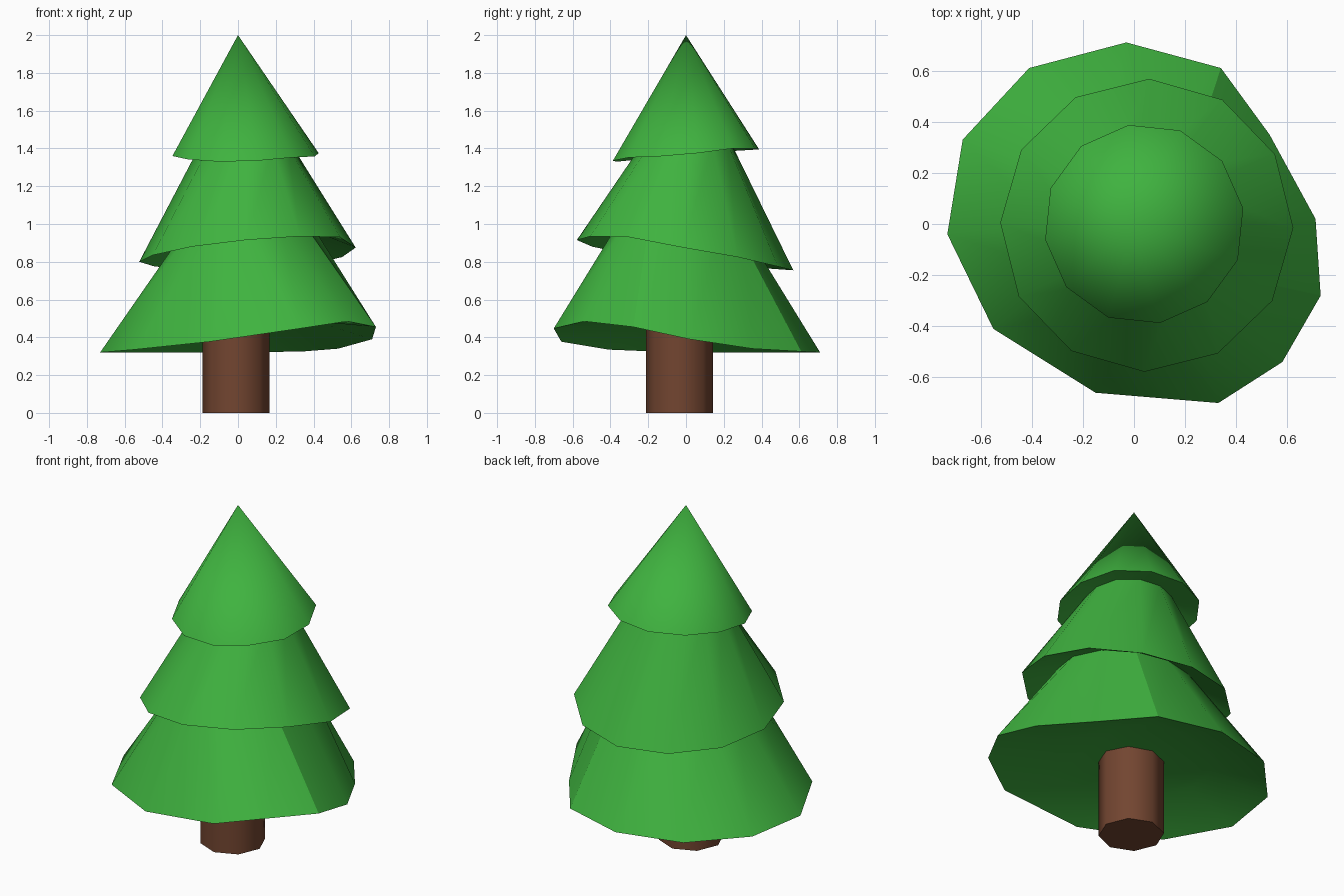
import bpy, bmesh
from math import sin, cos, radians

if "Cube" in bpy.data.objects:
    bpy.data.objects.remove(bpy.data.objects["Cube"])

SIDES = 12


def material(name, colour):
    mat = bpy.data.materials.new(name)
    mat.diffuse_color = (*colour, 1)
    mat.use_nodes = True
    mat.node_tree.nodes["Principled BSDF"].inputs["Base Color"].default_value = mat.diffuse_color
    return mat


def finish(bm, name, mat, angle):
    bmesh.ops.recalc_face_normals(bm, faces=bm.faces)
    mesh = bpy.data.meshes.new(name)
    bm.to_mesh(mesh)
    bm.free()
    obj = bpy.data.objects.new(name, mesh)
    bpy.context.collection.objects.link(obj)
    mesh.materials.append(mat)
    bpy.context.view_layer.objects.active = obj
    obj.select_set(True)
    bpy.ops.object.shade_smooth_by_angle(angle=radians(angle))
    obj.select_set(False)
    return obj


def ring(centre, radius, phase, heights):
    step = 360 / SIDES
    return [(centre[0] + radius * cos(radians(phase + i * step)),
             centre[1] + radius * sin(radians(phase + i * step)), z)
            for i, z in enumerate(heights)]


def soften(heights, middle, amount):
    # Ring heights that follow a tilted rim, but less strongly
    mean = sum(heights) / len(heights)
    return [middle + amount * (z - mean) for z in heights]


green = material("needles", (0.05, 0.45, 0.05))
brown = material("bark", (0.17, 0.06, 0.03))

# Uneven rim of the lowest tier
low_rim = [(.71, .02, .39), (.53, .35, .34), (.34, .61, .325), (-.03, .71, .32),
           (-.41, .61, .32), (-.67, .33, .32), (-.73, -.04, .32), (-.55, -.41, .335),
           (-.15, -.66, .377), (.33, -.70, .447), (.58, -.54, .485), (.73, -.28, .455)]
low_z = [p[2] for p in low_rim]

# Wavy rim heights of the two upper tiers
mid_z = [.875, .825, .775, .755, .76, .775, .80, .835, .88, .915, .935, .93]
top_z = [1.375, 1.40, 1.40, 1.395, 1.39, 1.38, 1.36, 1.342, 1.33, 1.335, 1.352, 1.358]

# Foliage: one zigzag skin from the recessed ceiling to the tip
ceiling = [(x * .58, y * .58, z)
           for (x, y, _), z in zip(low_rim, soften(low_z, .455, .3))]
rings = [
    ceiling,
    low_rim,
    ring((.05, -.01), .37, -1, soften(mid_z, .93, .5)),
    ring((.05, -.005), .573, -1, mid_z),
    ring((.04, -.005), .245, 6, soften(top_z, 1.415, .5)),
    ring((.04, 0), .392, 9, top_z),
]
bm = bmesh.new()
loops = [[bm.verts.new(p) for p in r] for r in rings]
bm.faces.new(loops[0])
for a, b in zip(loops, loops[1:]):
    for i in range(SIDES):
        j = (i + 1) % SIDES
        bm.faces.new((a[i], a[j], b[j], b[i]))
tip = bm.verts.new((0, 0, 2))
for i in range(SIDES):
    bm.faces.new((loops[-1][i], loops[-1][(i + 1) % SIDES], tip))
finish(bm, "foliage", green, 30)

# Trunk: eight-sided post
bm = bmesh.new()
bmesh.ops.create_cone(bm, cap_ends=True, segments=8, radius1=.178, radius2=.178, depth=.48)
bmesh.ops.translate(bm, verts=bm.verts, vec=(-.01, -.035, .24))
finish(bm, "trunk", brown, 50)
